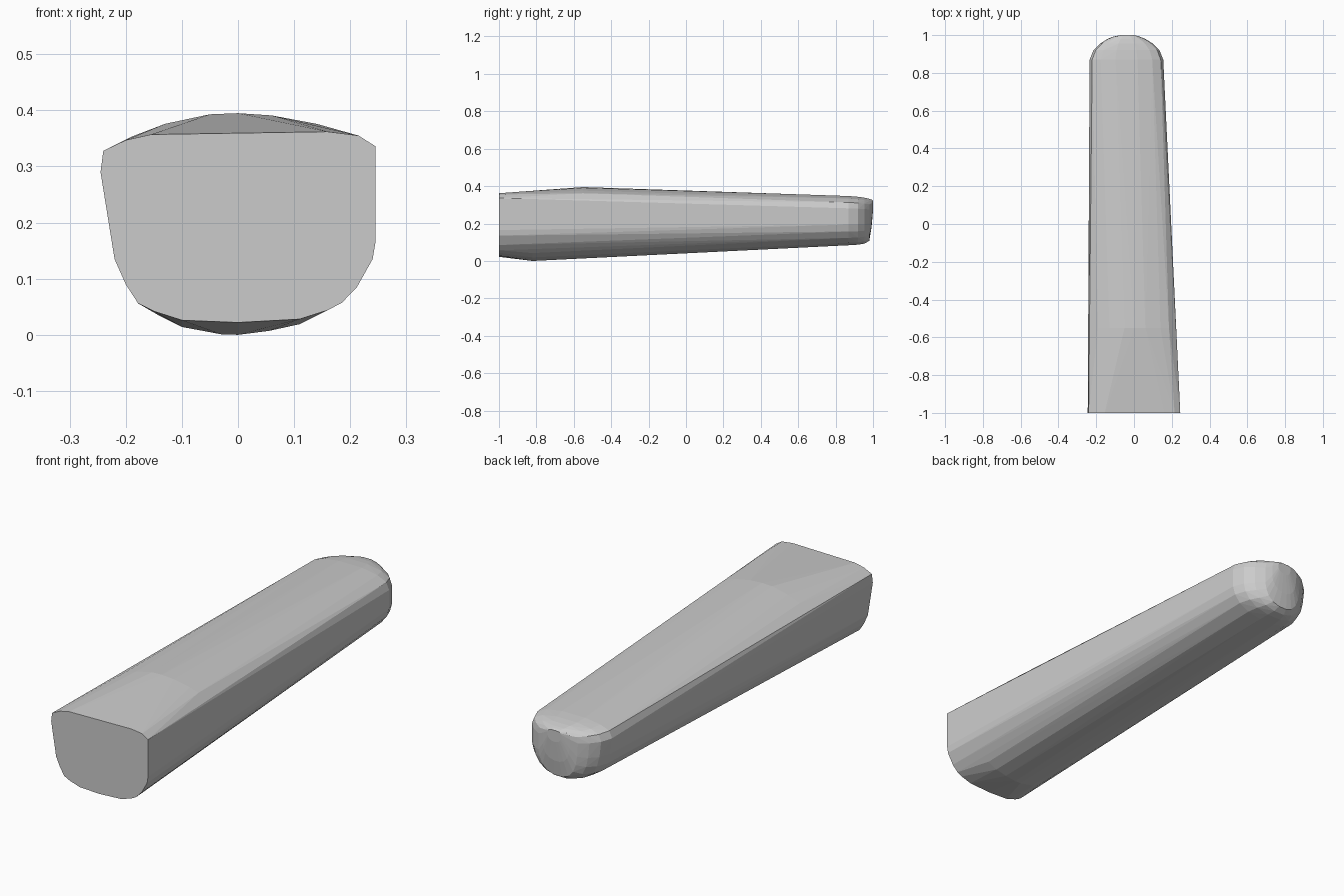
import bpy, bmesh

points = []


def section(y, profile):
    points.extend((x, y, z) for x, z in profile)


# flat front face
section(-1.0, [
    (-0.245, 0.29), (-0.24, 0.328), (-0.20, 0.347), (-0.155, 0.357), (0.16, 0.362),
    (0.215, 0.355), (0.245, 0.336), (0.245, 0.165), (0.24, 0.135), (0.212, 0.085),
    (0.185, 0.057), (0.16, 0.044), (0.11, 0.028), (0.0, 0.022), (-0.10, 0.026),
    (-0.15, 0.042), (-0.178, 0.056), (-0.20, 0.09), (-0.22, 0.135)])

# swollen underside and crowned top, just behind the front
section(-0.82, [(-0.14, 0.034), (-0.10, 0.014), (-0.03, 0.001), (0.0, 0.0),
                (0.055, 0.007), (0.11, 0.019), (0.155, 0.042)])
section(-0.55, [(-0.19, 0.353), (-0.13, 0.376), (-0.05, 0.393), (0.0, 0.395),
                (0.06, 0.391), (0.14, 0.376), (0.185, 0.362)])

# rounded tip: one normalised section fitted into shrinking boxes
tip = [(-1, .78), (-.93, .9), (-.7, .96), (-.3, 1), (.3, 1), (.7, .95), (.93, .87),
       (1, .75), (1, .42), (.94, .28), (.8, .15), (.55, .05), (.2, 0), (-.2, 0),
       (-.5, .05), (-.75, .17), (-.88, .32), (-.95, .5)]
for y, x0, x1, z0, z1 in [
        (0.87, -0.235, 0.155, 0.084, 0.347), (0.92, -0.215, 0.135, 0.087, 0.343),
        (0.955, -0.18, 0.10, 0.093, 0.338), (0.98, -0.14, 0.06, 0.108, 0.332),
        (0.992, -0.11, 0.03, 0.18, 0.328), (1.0, -0.07, 0.0, 0.27, 0.322)]:
    cx, hx = (x0 + x1) / 2, (x1 - x0) / 2
    section(y, [(cx + u * hx, z0 + w * (z1 - z0)) for u, w in tip])

# tapered body stretched over all sections
bm = bmesh.new()
for p in points:
    bm.verts.new(p)
hull = bmesh.ops.convex_hull(bm, input=bm.verts)
loose = [v for v in bm.verts if not v.link_faces]
bmesh.ops.delete(bm, geom=loose, context='VERTS')
bmesh.ops.dissolve_limit(bm, angle_limit=0.01, verts=bm.verts, edges=bm.edges)
bmesh.ops.recalc_face_normals(bm, faces=bm.faces)
mesh = bpy.data.meshes.new("tapered_body")
bm.to_mesh(mesh)
bm.free()
body = bpy.data.objects.new("tapered_body", mesh)
bpy.context.collection.objects.link(body)

grey = bpy.data.materials.new("plain grey")
grey.diffuse_color = (0.6, 0.6, 0.6, 1)
mesh.materials.append(grey)
